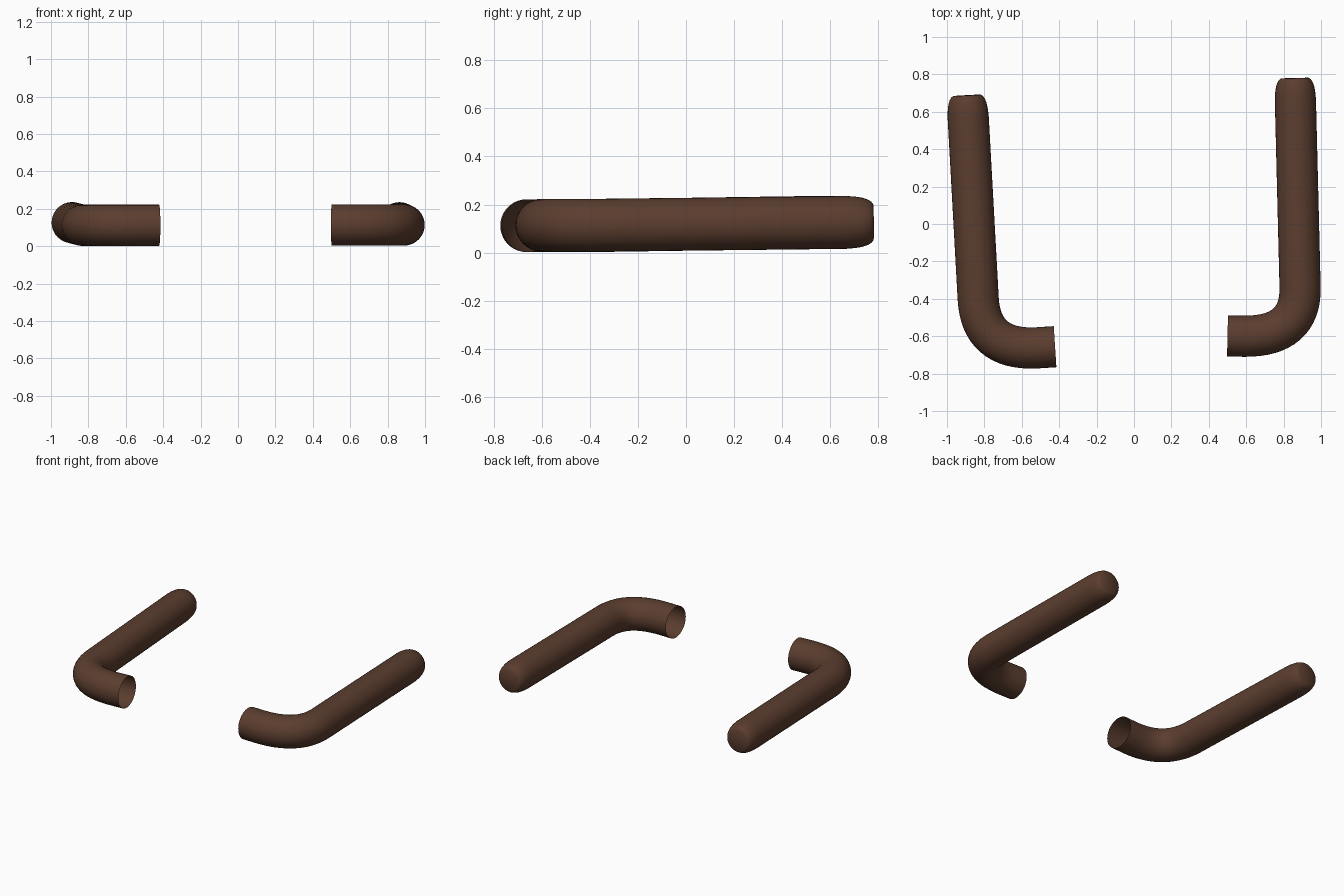
import bpy, bmesh, math
from mathutils import Vector

if "Cube" in bpy.data.objects:
    bpy.data.objects.remove(bpy.data.objects["Cube"])

R = 0.11      # tube radius
SIDES = 40

brown = bpy.data.materials.new("dark brown")
brown.diffuse_color = (0.105, 0.047, 0.028, 1)
brown.use_nodes = True
brown.node_tree.nodes["Principled BSDF"].inputs["Base Color"].default_value = brown.diffuse_color


def bezier(a, c, b, n=16):
    return [a * (1 - t) ** 2 + c * 2 * t * (1 - t) + b * t * t
            for t in [i / n for i in range(n + 1)]]


def bent_tube(name, back, bend_in, corner, bend_out, end, z_front, z_back):
    back, bend_in, corner, bend_out, end = [
        Vector((x, y, z_front)) for x, y in (back, bend_in, corner, bend_out, end)]
    back.z = z_back
    d = (bend_in - back).normalized()
    # rounded closed end: distance from the tip and radius
    tip = [(0.0, 0.074), (0.008, 0.085), (0.022, 0.094), (0.045, 0.102),
           (0.075, 0.107), (0.115, R)]
    path = [(back + d * s, r) for s, r in tip]
    path += [(p, R) for p in bezier(bend_in, corner, bend_out)]
    path.append((end, R))

    bm = bmesh.new()
    rings = []
    for i, (p, r) in enumerate(path):
        t = path[min(i + 1, len(path) - 1)][0] - path[max(i - 1, 0)][0]
        t.normalize()
        side = t.cross(Vector((0, 0, 1))).normalized()
        up = side.cross(t)
        rings.append([bm.verts.new(p + (side * math.cos(a) + up * math.sin(a)) * r)
                      for a in [2 * math.pi * k / SIDES for k in range(SIDES)]])
    for a, b in zip(rings, rings[1:]):
        for k in range(SIDES):
            j = (k + 1) % SIDES
            bm.faces.new((a[k], a[j], b[j], b[k]))
    bm.faces.new(rings[0])          # closed tip; the other end stays open
    bmesh.ops.recalc_face_normals(bm, faces=bm.faces)
    me = bpy.data.meshes.new(name)
    bm.to_mesh(me)
    bm.free()
    me.materials.append(brown)
    ob = bpy.data.objects.new(name, me)
    bpy.context.collection.objects.link(ob)
    bpy.ops.object.select_all(action='DESELECT')
    ob.select_set(True)
    bpy.context.view_layer.objects.active = ob
    bpy.ops.object.shade_smooth_by_angle(angle=math.radians(40))


# left and right bent arms
bent_tube("left_arm", (-0.893, 0.688), (-0.833, -0.40), (-0.818, -0.672),
          (-0.53, -0.663), (-0.422, -0.656), 0.112, 0.128)
bent_tube("right_arm", (0.860, 0.78), (0.888, -0.34), (0.893, -0.602),
          (0.59, -0.600), (0.50, -0.598), 0.114, 0.127)
